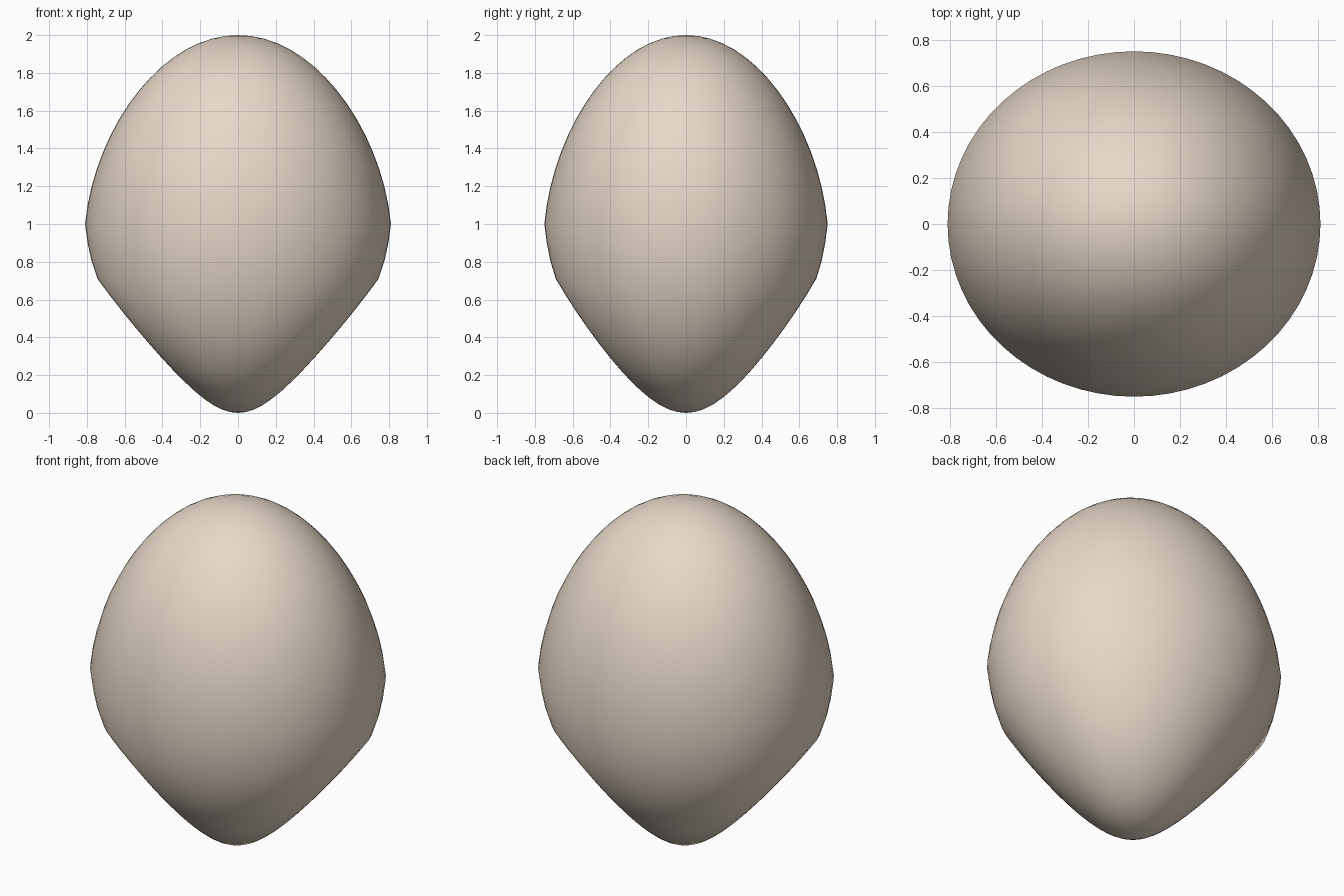
import bpy

if "Cube" in bpy.data.objects:
    bpy.data.objects.remove(bpy.data.objects["Cube"])

# Head: sphere tapered towards both poles, with an extra pinch for the chin
bpy.ops.mesh.primitive_uv_sphere_add(segments=64, ring_count=32, radius=1, location=(0, 0, 0))
head = bpy.context.object
head.name = "head"
bpy.ops.object.shade_smooth()

normals = []
for v in head.data.vertices:
    t = v.co.z
    # soft shading follows the plain ellipsoid rather than the pinched form
    n = v.co.copy()
    n.x /= 0.81
    n.y /= 0.75
    normals.append(n.normalized())
    taper = 1 - 0.12 * abs(t)
    chin = max(0, -0.28 - t)
    v.co.x *= 0.81 * taper * (1 - 0.53 * chin)
    v.co.y *= 0.75 * taper * (1 - 0.40 * chin)
    v.co.z = t + 1
head.data.normals_split_custom_set_from_vertices(normals)

# Warm skin tone
skin = bpy.data.materials.new("skin")
skin.diffuse_color = (0.80, 0.69, 0.58, 1)
skin.use_nodes = True
skin.node_tree.nodes["Principled BSDF"].inputs["Base Color"].default_value = skin.diffuse_color
head.data.materials.append(skin)
